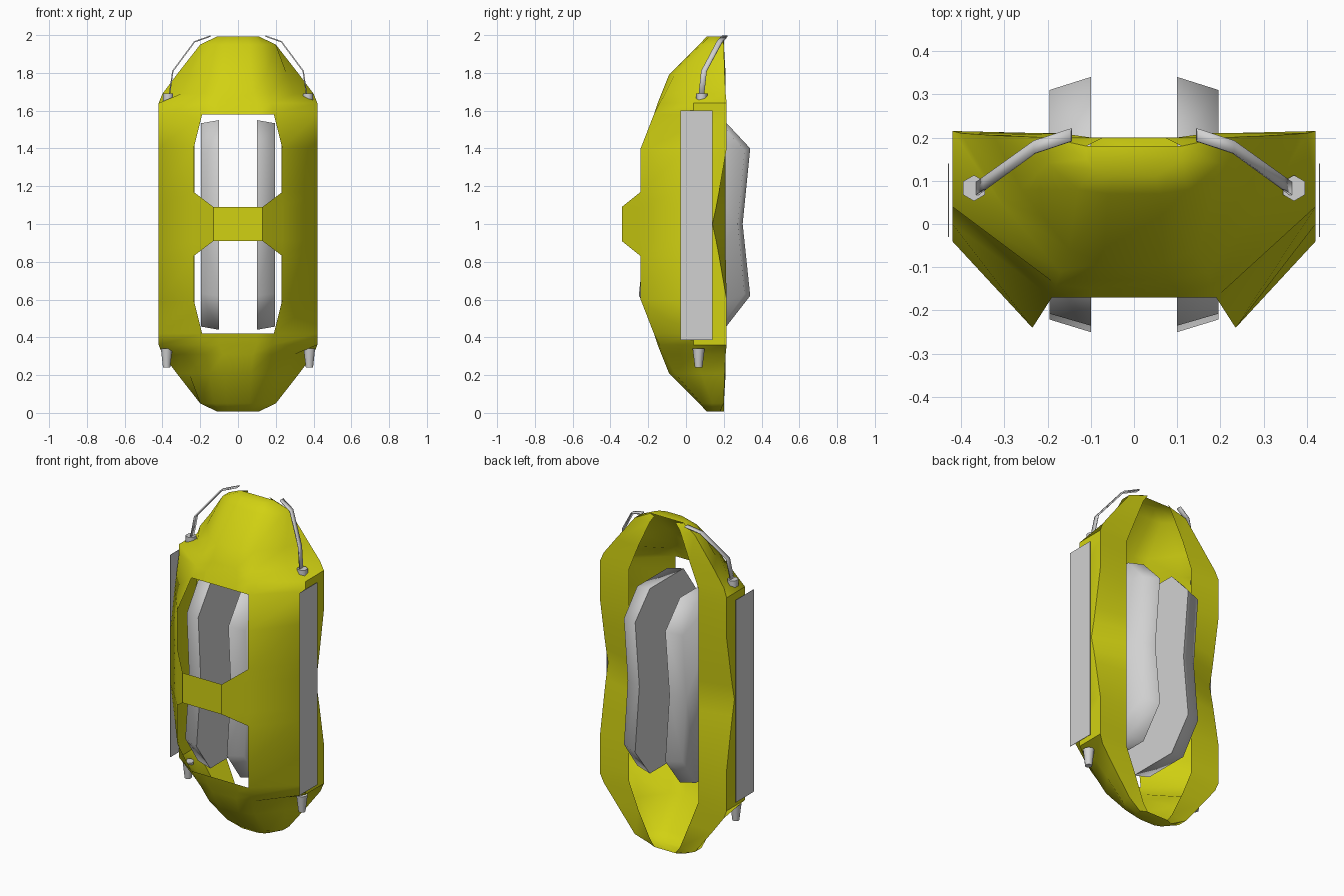
import bpy, bmesh
from mathutils import Vector

cube = bpy.data.objects.get("Cube")
if cube:
    bpy.data.objects.remove(cube, do_unlink=True)


def make_material(name, colour):
    material = bpy.data.materials.new(name)
    material.use_nodes = True
    material.diffuse_color = colour
    for node in material.node_tree.nodes:
        if node.type == "BSDF_PRINCIPLED":
            node.inputs["Base Color"].default_value = colour
    return material


yellow = make_material("yellow_shell", (0.64, 0.64, 0.006, 1))
grey = make_material("light_grey", (0.64, 0.64, 0.64, 1))


def finish(name, bm, material, angle):
    """Turn a bmesh into a named object with smooth shading and sharp creases."""
    bmesh.ops.recalc_face_normals(bm, faces=bm.faces)
    mesh = bpy.data.meshes.new(name)
    bm.to_mesh(mesh)
    bm.free()
    mesh.materials.append(material)
    obj = bpy.data.objects.new(name, mesh)
    bpy.context.collection.objects.link(obj)
    bpy.ops.object.select_all(action="DESELECT")
    obj.select_set(True)
    bpy.context.view_layer.objects.active = obj
    bpy.ops.object.shade_smooth_by_angle(angle=angle)
    return obj


# Shell: half cross-sections (x, y) from the rear lip round to the front centre
LIP, RIM = (0.23, 0.21), (0.42, 0.215)
SHOULDER, SIDE = (0.42, 0.04), (0.42, -0.04)
CHEEK, BRIDGE = (0.235, -0.24), (0.13, -0.34)
upper_rows = [
    (1.993, [(0.07, 0.2), (0.11, 0.18), (0.11, 0.15), (0.09, 0.125), (0.05, 0.11)]),
    (1.95, [(0.1, 0.2), (0.2, 0.2), (0.2, 0.14), (0.13, 0.08), (0.06, 0.07)]),
    (1.79, [(0.17, 0.21), (0.325, 0.205), (0.26, 0.08), (0.15, -0.06), (0.07, -0.09)]),
    (1.69, [(0.21, 0.21), (0.4, 0.21), (0.3, 0.04), (0.17, -0.11), (0.08, -0.13)]),
    (1.64, [LIP, RIM, SHOULDER, (0.18, -0.14), (0.1, -0.15)]),
    (1.58, [LIP, RIM, SHOULDER, (0.19, -0.17), (0.1, -0.17)]),
    (1.4, [LIP, RIM, (0.42, 0), CHEEK, BRIDGE]),
    (1.17, [LIP, (0.42, 0.175), SIDE, CHEEK, BRIDGE]),
    (1.09, [LIP, (0.42, 0.16), SIDE, CHEEK, BRIDGE]),
]
waist = (1.0, [LIP, (0.42, 0.14), SIDE, CHEEK, BRIDGE])
lower_rows = [(2 - z, section) for z, section in reversed(upper_rows)]
rows = upper_rows + [waist] + lower_rows

bm = bmesh.new()
grid = []
for z, half in rows:
    section = half + [(-x, y) for x, y in reversed(half)]
    grid.append([bm.verts.new((x, y, z)) for x, y in section])

window_top = 5
corner_row = 7
last = len(grid) - 1
for i in range(last):
    # Mirror the row number so both windows follow one rule
    k = min(i, last - 1 - i)
    above, below = grid[i], grid[i + 1]
    for j in range(len(above) - 1):
        in_window = window_top <= k <= corner_row and 3 <= j <= 5
        if not in_window:
            bm.faces.new((above[j], above[j + 1], below[j + 1], below[j]))
        elif k == corner_row and j != 4:
            # Sloping corner where the window meets the bridge
            outer, inner = (3, 4) if j == 3 else (6, 5)
            bridge, cheek = (below, above) if i == k else (above, below)
            bm.faces.new((cheek[outer], bridge[outer], bridge[inner]))
# Crown stops at the rim, the base reaches the rear lip
bm.faces.new(grid[0][1:-1])
bm.faces.new(grid[-1])
bmesh.ops.delete(bm, geom=[v for v in bm.verts if not v.link_faces], context="VERTS")
finish("shell", bm, yellow, 0.75)


def add_prism(name, near, far, angle):
    """Join two matching outlines with a wall and close both ends."""
    bm = bmesh.new()
    a = [bm.verts.new(p) for p in near]
    b = [bm.verts.new(p) for p in far]
    bm.faces.new(a)
    bm.faces.new(b)
    for i in range(len(a)):
        j = (i + 1) % len(a)
        bm.faces.new((a[i], a[j], b[j], b[i]))
    finish(name, bm, grey, angle)


def add_cone(name, centre, bottom, top, height, sides):
    bm = bmesh.new()
    bmesh.ops.create_cone(bm, cap_ends=True, segments=sides, radius1=bottom,
                          radius2=top, depth=height)
    bmesh.ops.translate(bm, verts=bm.verts, vec=Vector(centre))
    finish(name, bm, grey, 1.1)


# Outline (y, z) of the long inner pads
pad = [(0.2, 1.55), (0.34, 1.4), (0.3, 1.0), (0.34, 0.62), (0.2, 0.44),
       (-0.12, 0.44), (-0.25, 0.62), (-0.21, 1.0), (-0.235, 1.39), (-0.12, 1.55)]

# Centre line of the bent hoses
hose = [(0.365, 0.08, 1.67), (0.345, 0.095, 1.81), (0.23, 0.178, 1.965),
        (0.145, 0.206, 1.995)]

for s, label in ((1, "left"), (-1, "right")):
    # Inner pad, slightly smaller and rounded off on its outer face
    add_prism(label + "_inner_pad",
              [(s * 0.1, y, z) for y, z in pad],
              [(s * 0.195, 0.04 + (y - 0.04) * 0.9, 1 + (z - 1) * 0.97) for y, z in pad],
              1.42)

    # Thin side plate
    plate = [(-0.03, 0.385), (0.14, 0.385), (0.14, 1.6), (-0.03, 1.6)]
    add_prism(label + "_side_plate",
              [(s * 0.428, y, z) for y, z in plate],
              [(s * 0.43, y, z) for y, z in plate], 0.6)

    # Hose socket above and nozzle below
    add_cone(label + "_hose_socket", (s * 0.37, 0.083, 1.67), 0.03, 0.03, 0.04, 6)
    add_cone(label + "_nozzle", (s * 0.378, 0.067, 0.29), 0.02, 0.032, 0.1, 10)

    # Flat bent hose
    bm = bmesh.new()
    strips = [[bm.verts.new((s * x, y + w, z)) for x, y, z in hose]
              for w in (-0.015, 0.015)]
    for i in range(len(hose) - 1):
        bm.faces.new((strips[0][i], strips[0][i + 1], strips[1][i + 1], strips[1][i]))
    ribbon = finish(label + "_hose", bm, grey, 0.6)
    solid = ribbon.modifiers.new("thickness", "SOLIDIFY")
    solid.thickness = 0.007
    solid.offset = 0
